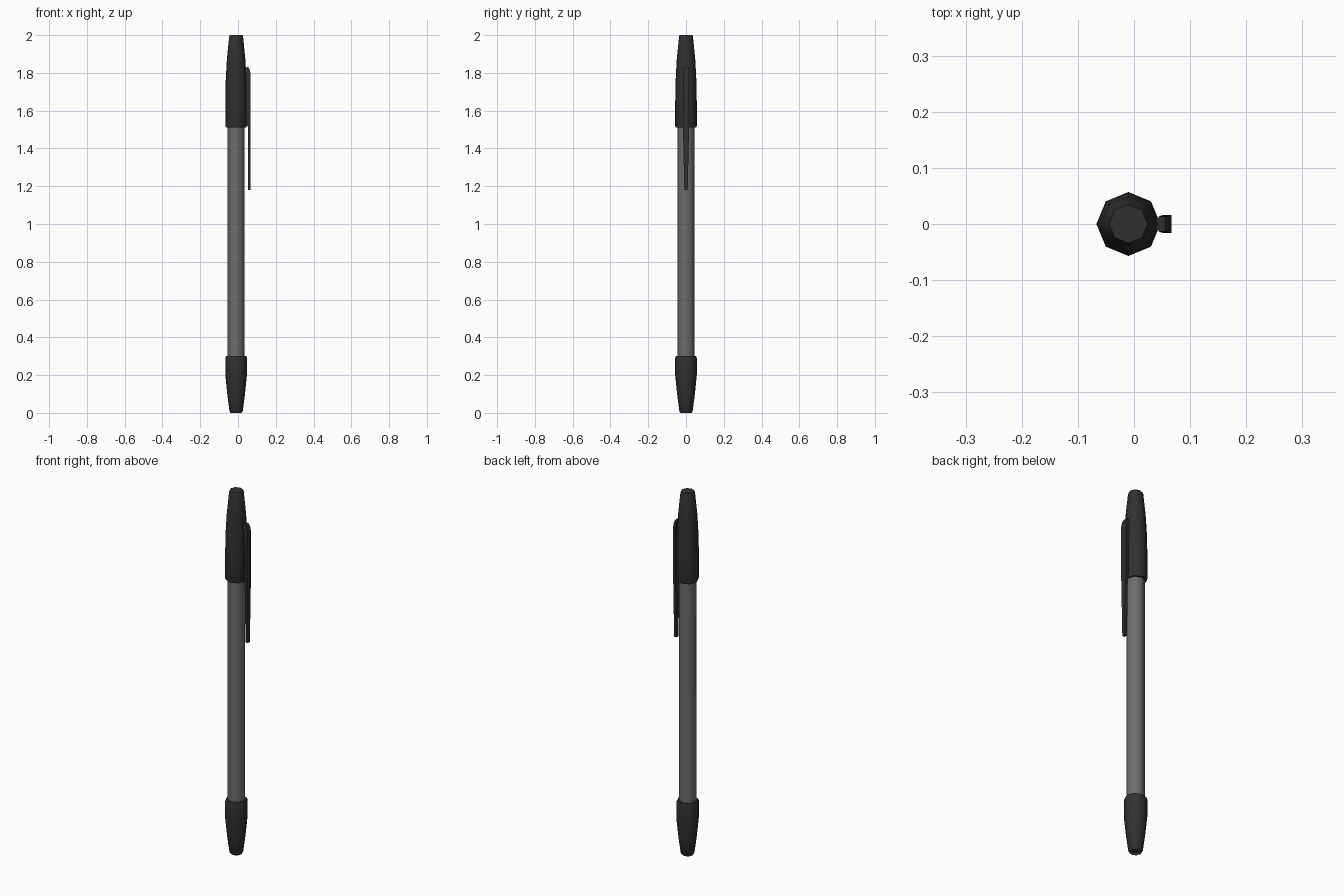
import bpy, bmesh, math

if "Cube" in bpy.data.objects:
    bpy.data.objects.remove(bpy.data.objects["Cube"])

AXIS_X = -0.01
SIDES = 8


def material(name, value):
    m = bpy.data.materials.new(name)
    m.diffuse_color = (value, value, value, 1)
    m.use_nodes = True
    m.node_tree.nodes["Principled BSDF"].inputs["Base Color"].default_value = m.diffuse_color
    return m


dark = material("dark_plastic", 0.03)
grey = material("grey_barrel", 0.15)


def finish(name, bm, mat, angle):
    bmesh.ops.recalc_face_normals(bm, faces=bm.faces)
    me = bpy.data.meshes.new(name)
    bm.to_mesh(me)
    bm.free()
    ob = bpy.data.objects.new(name, me)
    bpy.context.collection.objects.link(ob)
    me.materials.append(mat)
    bpy.ops.object.select_all(action='DESELECT')
    ob.select_set(True)
    bpy.context.view_layer.objects.active = ob
    bpy.ops.object.shade_smooth_by_angle(angle=math.radians(angle))
    return ob


def loft(bm, rings):
    """Skin a list of equal-length point rings and close both ends."""
    rows = [[bm.verts.new(p) for p in r] for r in rings]
    n = len(rows[0])
    for a, b in zip(rows, rows[1:]):
        for i in range(n):
            j = (i + 1) % n
            bm.faces.new((a[i], a[j], b[j], b[i]))
    bm.faces.new(rows[0])
    bm.faces.new(rows[-1])


def turned(name, profile, mat):
    bm = bmesh.new()
    loft(bm, [[(AXIS_X + r * math.cos(i * math.tau / SIDES),
                r * math.sin(i * math.tau / SIDES), z)
               for i in range(SIDES)] for r, z in profile])
    return finish(name, bm, mat, 50)


# barrel between the two end pieces
turned("barrel", [(0.045, 0.28), (0.045, 1.53)], grey)

# tapered end plug with a shallow recess underneath
turned("end_plug", [(0.026, 0.012), (0.029, 0.0), (0.035, 0.008), (0.047, 0.10),
                    (0.057, 0.20), (0.057, 0.29), (0.054, 0.30), (0.043, 0.30)], dark)

# tapered cap
turned("cap", [(0.043, 1.51), (0.054, 1.51), (0.057, 1.52), (0.057, 1.65),
               (0.055, 1.76), (0.049, 1.87), (0.037, 1.992), (0.034, 2.0)], dark)

# clip blade: (z, inner x, outer x, half width), tapering downward
bm = bmesh.new()
loft(bm, [[(xi, -w, z), (xo, -w, z), (xo, w, z), (xi, w, z)]
          for z, xi, xo, w in [(1.18, 0.052, 0.066, 0.009),
                               (1.50, 0.052, 0.067, 0.016),
                               (1.79, 0.052, 0.067, 0.016),
                               (1.815, 0.048, 0.063, 0.015),
                               (1.83, 0.044, 0.055, 0.013)]])
finish("clip", bm, dark, 30)

# narrow rib joining the clip to the cap
bm = bmesh.new()
loft(bm, [[(0.03, -w, z), (0.055, -w, z), (0.055, w, z), (0.03, w, z)]
          for z, w in [(1.52, 0.010), (1.80, 0.010), (1.826, 0.010)]])
finish("clip_rib", bm, dark, 30)
